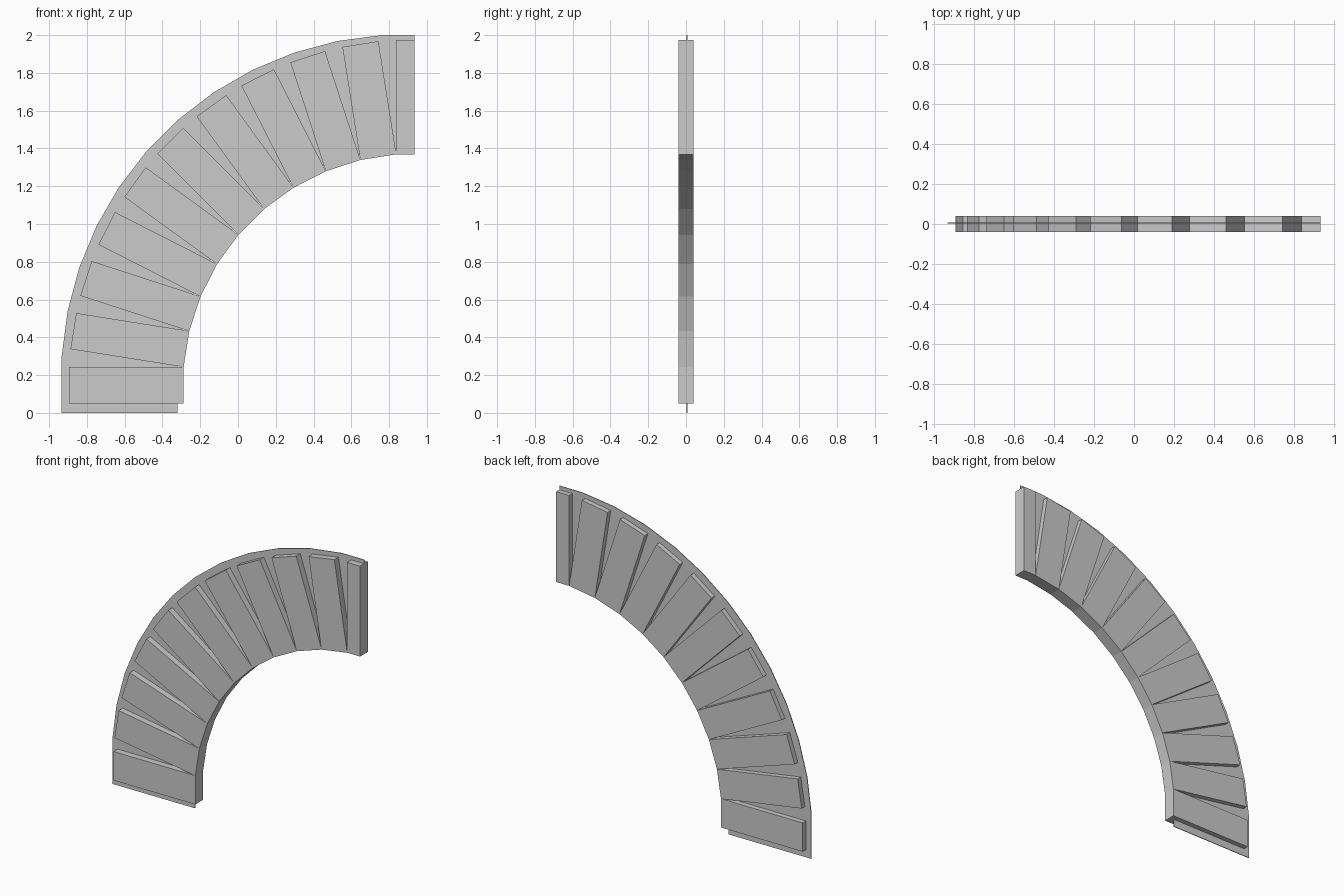
import bpy, bmesh
from math import sin, cos, radians

if "Cube" in bpy.data.objects:
    bpy.data.objects.remove(bpy.data.objects["Cube"])

CX, CZ = 0.934, 0.147          # centre of the arch curve
R_IN, R_OUT = 1.222, 1.828     # inner and outer ends of the stones
HALF = 0.0965                  # half the width of a stone
DEPTH = 0.041


def prism(name, outline, y0, y1):
    """Extrude an (x, z) outline between two y values."""
    bm = bmesh.new()
    face = bm.faces.new([bm.verts.new((x, y0, z)) for x, z in outline])
    ext = bmesh.ops.extrude_face_region(bm, geom=[face])
    moved = [v for v in ext["geom"] if isinstance(v, bmesh.types.BMVert)]
    bmesh.ops.translate(bm, verts=moved, vec=(0, y1 - y0, 0))
    bmesh.ops.recalc_face_normals(bm, faces=bm.faces)
    mesh = bpy.data.meshes.new(name)
    bm.to_mesh(mesh)
    bm.free()
    obj = bpy.data.objects.new(name, mesh)
    bpy.context.collection.objects.link(obj)
    return obj


def stone(name, angle, low, high):
    """Radial block; low and high are its sideways limits."""
    a = radians(angle)
    pts = [(R_IN, low), (R_OUT, low), (R_OUT, high), (R_IN, high)]
    outline = [(CX - r * cos(a) + t * sin(a), CZ + r * sin(a) + t * cos(a))
               for r, t in pts]
    return prism(name, outline, -DEPTH, DEPTH)


# Ten full stones fanned out in 9 degree steps, then half a keystone
for i in range(10):
    stone(f"arch_stone_{i + 1}", 9 * i, -HALF, HALF)
stone("half_keystone", 90, -HALF, 0)

# Thin mortar sheet in the middle, a faceted quarter ring with straight ends
PX, PZ = 0.883, 0.184


def arc(r):
    angles = [radians(3.75 + 7.5 * i) for i in range(12)]
    return [(PX - r * cos(a), PZ + r * sin(a)) for a in angles]


outer, inner = arc(1.82), arc(1.206)
outer = [(outer[0][0], 0)] + outer + [(CX, outer[-1][1])]
inner = [(inner[0][0], 0)] + inner + [(CX, inner[-1][1])]
prism("mortar_sheet", outer + inner[::-1], 0.002, 0.007)
